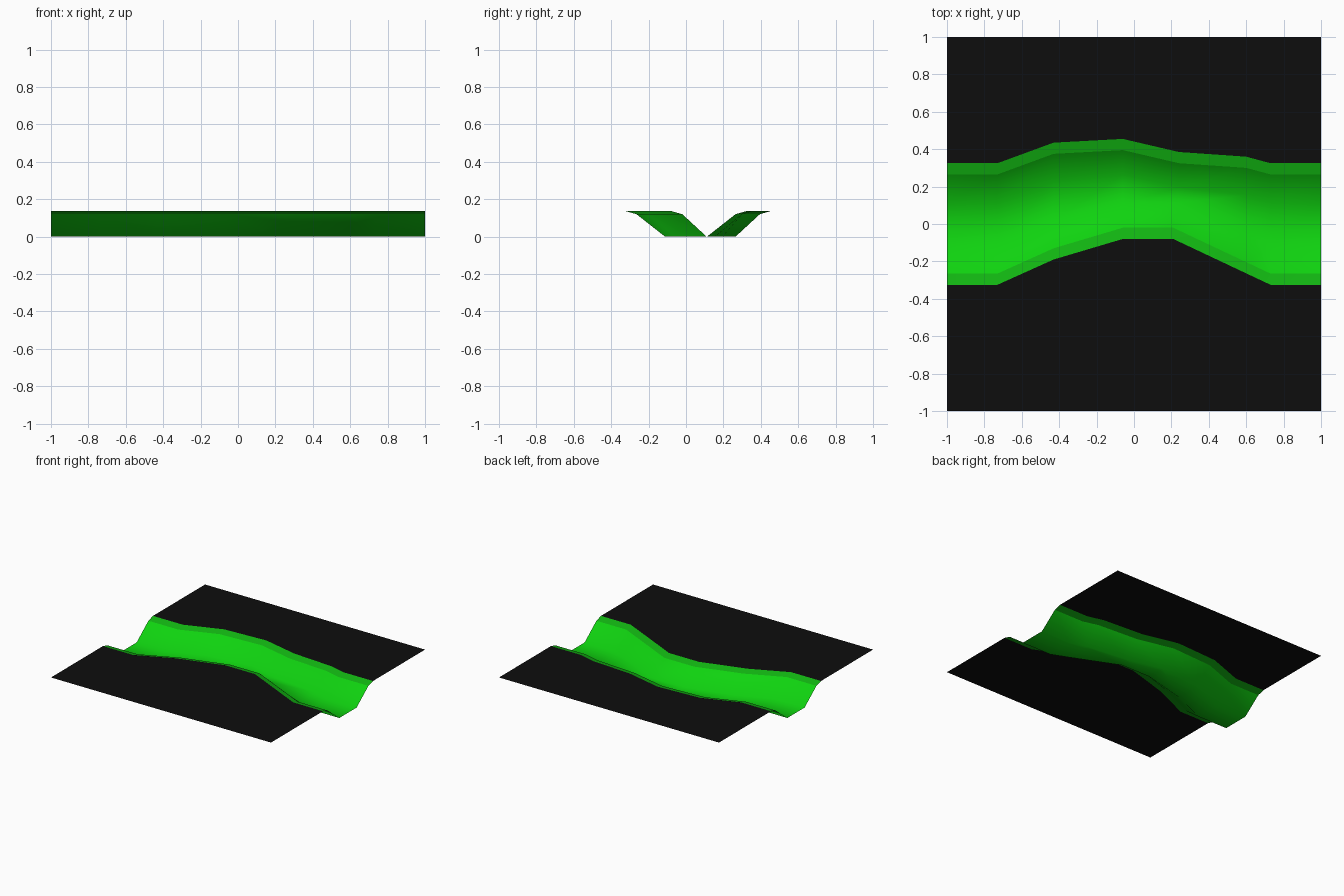
import bpy
import bmesh
import math

if "Cube" in bpy.data.objects:
    bpy.data.objects.remove(bpy.data.objects["Cube"], do_unlink=True)

TOP = 0.137      # height of the flat ground
LIP_Z = 0.12     # height where the bank's lip meets its wall
LIP_W = 0.06     # width of the lip

# Bends of the channel: front bank x, y, back bank x, y, width of each bank
STATIONS = [
    (-1.00, -0.325, -1.00, 0.325, 0.213),
    (-0.73, -0.325, -0.73, 0.325, 0.213),
    (-0.43, -0.19, -0.43, 0.435, 0.205),
    (-0.06, -0.08, -0.06, 0.455, 0.19),
    (0.21, -0.08, 0.24, 0.385, 0.19),
    (0.60, -0.264, 0.60, 0.36, 0.205),
    (0.73, -0.325, 0.73, 0.325, 0.213),
    (1.00, -0.325, 1.00, 0.325, 0.213),
]


def material(name, colour):
    mat = bpy.data.materials.new(name)
    mat.use_nodes = True
    mat.diffuse_color = (*colour, 1)
    bsdf = mat.node_tree.nodes["Principled BSDF"]
    bsdf.inputs["Base Color"].default_value = (*colour, 1)
    bsdf.inputs["Roughness"].default_value = 0.8
    return mat


def loft(name, rails, mat, smooth=False):
    """Skin a sheet over neighbouring rails, ordered from front to back."""
    bm = bmesh.new()
    rows = [[bm.verts.new(p) for p in rail] for rail in rails]
    for near, far in zip(rows, rows[1:]):
        for i in range(len(near) - 1):
            bm.faces.new((near[i], near[i + 1], far[i + 1], far[i]))
    mesh = bpy.data.meshes.new(name)
    bm.to_mesh(mesh)
    bm.free()
    mesh.materials.append(mat)
    obj = bpy.data.objects.new(name, mesh)
    bpy.context.collection.objects.link(obj)
    if smooth:
        bpy.ops.object.select_all(action="DESELECT")
        obj.select_set(True)
        bpy.context.view_layer.objects.active = obj
        bpy.ops.object.shade_smooth_by_angle(angle=math.radians(60))
    return obj


def bank_rails(side):
    """Outer, edge, lip and floor rails of one bank; side -1 front, 1 back."""
    outer, edge, lip, floor = [], [], [], []
    for xf, yf, xb, yb, run in STATIONS:
        x, y = (xf, yf) if side < 0 else (xb, yb)
        outer.append((x, side, TOP))
        edge.append((x, y, TOP))
        lip.append((x, y - side * LIP_W, LIP_Z))
        floor.append((x, y - side * run, 0))
    return outer, edge, lip, floor


black = material("black ground", (0.004, 0.004, 0.004))
bright = material("bright green", (0.005, 0.65, 0.005))
dull = material("dull green", (0.006, 0.47, 0.006))

front = bank_rails(-1)
back = bank_rails(1)

# Flat ground on both sides and the narrow lips beside it
loft("front_ground", front[0:2], black)
loft("back_ground", back[1::-1], black)
loft("front_lip", front[1:3], dull, True)
loft("back_lip", back[2:0:-1], dull, True)

# Sloping walls and flat floor of the channel
loft("channel", [front[2], front[3], back[3], back[2]], bright, True)
